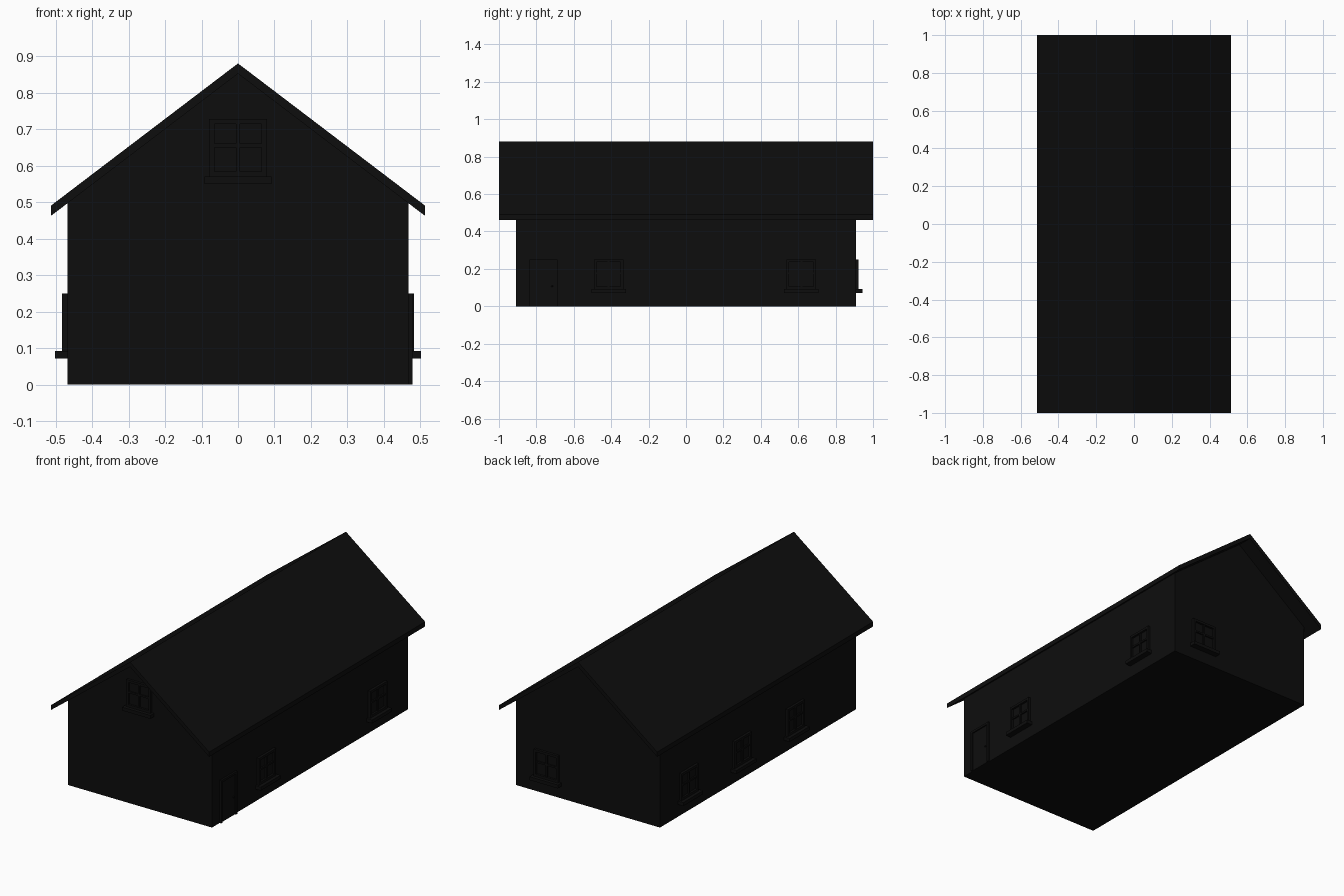
import bpy
import bmesh
from math import pi
from mathutils import Matrix, Vector

cube = bpy.data.objects.get("Cube")
if cube:
    bpy.data.objects.remove(cube, do_unlink=True)

WALL_X, WALL_Y = 0.467, 0.908
EAVE_X, EAVE_Z, RIDGE_Z, ROOF_DROP = 0.513, 0.49, 0.88, 0.028
SLOPE = (RIDGE_Z - EAVE_Z) / EAVE_X

black = bpy.data.materials.new("near_black")
black.use_nodes = True
colour = (0.004, 0.004, 0.004, 1)
black.diffuse_color = colour
black.node_tree.nodes["Principled BSDF"].inputs["Base Color"].default_value = colour


def finish(name, bm, matrix=None):
    bmesh.ops.recalc_face_normals(bm, faces=bm.faces[:])
    mesh = bpy.data.meshes.new(name)
    bm.to_mesh(mesh)
    bm.free()
    mesh.materials.append(black)
    obj = bpy.data.objects.new(name, mesh)
    if matrix:
        obj.matrix_world = matrix
    bpy.context.collection.objects.link(obj)
    return obj


def extrude_profile(name, points, half_length):
    """Run an XZ outline along Y."""
    bm = bmesh.new()
    face = bm.faces.new([bm.verts.new((x, -half_length, z)) for x, z in points])
    ext = bmesh.ops.extrude_face_region(bm, geom=[face])
    moved = [v for v in ext["geom"] if isinstance(v, bmesh.types.BMVert)]
    bmesh.ops.translate(bm, verts=moved, vec=(0, 2 * half_length, 0))
    finish(name, bm)


def add_box(bm, x, z, depth):
    """Box in wall space: x along the wall, -y outward, sunk slightly inside."""
    lo, hi = Vector((x[0], -depth, z[0])), Vector((x[1], 0.005, z[1]))
    size = hi - lo
    bmesh.ops.create_cube(bm, size=1, matrix=Matrix.Translation((lo + hi) / 2)
                          @ Matrix.Diagonal((*size, 1)))


def add_frame(bm, half, z0, z1, bar, depth, bottom=True):
    for s in (-1, 1):
        add_box(bm, sorted((s * half, s * (half - bar))), (z0, z1), depth)
    inner = half - bar
    add_box(bm, (-inner, inner), (z1 - bar, z1), depth)
    if bottom:
        add_box(bm, (-inner, inner), (z0, z0 + bar), depth)


def place(x, y, z, angle):
    return Matrix.Translation((x, y, z)) @ Matrix.Rotation(angle, 4, "Z")


def window(name, matrix):
    # Outer frame and cross bars
    bm = bmesh.new()
    add_frame(bm, 0.079, 0.02, 0.178, 0.014, 0.015)
    add_box(bm, (-0.006, 0.006), (0.034, 0.164), 0.011)
    for s in (-1, 1):
        add_box(bm, sorted((s * 0.006, s * 0.065)), (0.1, 0.11), 0.011)
    finish(name + "_frame", bm, matrix)
    # Glass
    bm = bmesh.new()
    add_box(bm, (-0.065, 0.065), (0.034, 0.164), 0.003)
    finish(name + "_glass", bm, matrix)
    # Projecting sill
    bm = bmesh.new()
    add_box(bm, (-0.092, 0.092), (0, 0.02), 0.035)
    finish(name + "_sill", bm, matrix)


# House body and roof
wall_top = RIDGE_Z - ROOF_DROP - SLOPE * WALL_X
extrude_profile("walls", [(-WALL_X, 0), (WALL_X, 0), (WALL_X, wall_top),
                          (0, RIDGE_Z - ROOF_DROP), (-WALL_X, wall_top)], WALL_Y)
extrude_profile("roof", [(-EAVE_X, EAVE_Z), (0, RIDGE_Z), (EAVE_X, EAVE_Z),
                         (EAVE_X, EAVE_Z - ROOF_DROP), (0, RIDGE_Z - ROOF_DROP),
                         (-EAVE_X, EAVE_Z - ROOF_DROP)], 1.0)

# Windows on all four walls
SILL_Z = 0.072
window("attic_window", place(0, -WALL_Y, 0.55, 0))
window("back_window", place(0.263, WALL_Y, SILL_Z, pi))
for i, y in enumerate((-0.414, 0.617)):
    window(f"left_window_{i + 1}", place(WALL_X, y, SILL_Z, pi / 2))
for i, y in enumerate((-0.334, 0.158, 0.65)):
    window(f"right_window_{i + 1}", place(-WALL_X, y, SILL_Z, -pi / 2))

# Door with frame and knob
door_place = place(WALL_X, -0.762, 0, pi / 2)
bm = bmesh.new()
add_frame(bm, 0.075, 0, 0.25, 0.013, 0.011, bottom=False)
finish("door_frame", bm, door_place)
bm = bmesh.new()
add_box(bm, (-0.062, 0.062), (0, 0.237), 0.004)
finish("door", bm, door_place)
bm = bmesh.new()
bmesh.ops.create_uvsphere(bm, u_segments=12, v_segments=8, radius=0.005,
                          matrix=Matrix.Translation((0.046, -0.006, 0.107)))
knob = finish("door_knob", bm, door_place)
knob.data.shade_smooth()
